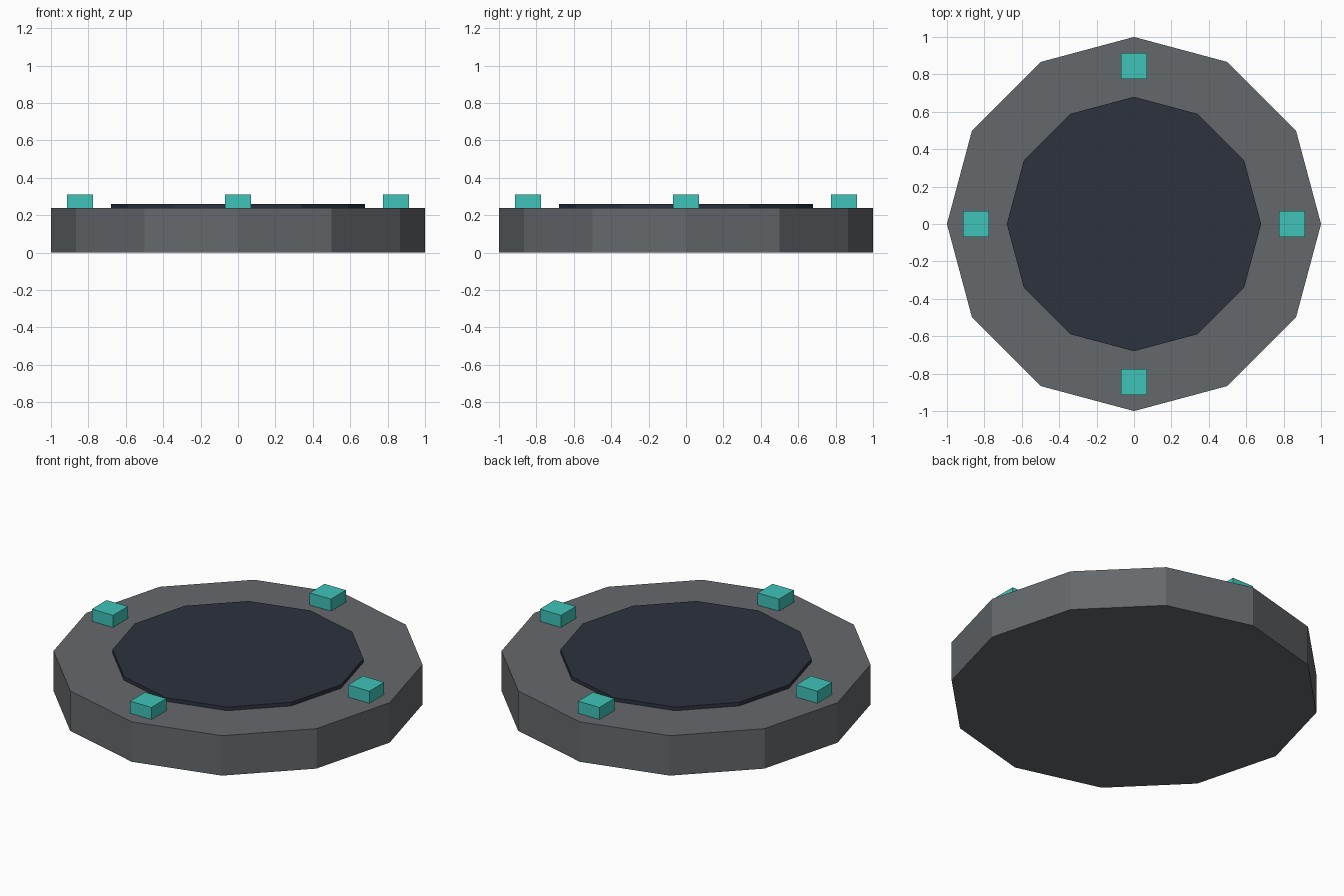
import bpy
from math import cos, sin, pi

if "Cube" in bpy.data.objects:
    bpy.data.objects.remove(bpy.data.objects["Cube"])


def material(name, color):
    m = bpy.data.materials.new(name)
    m.diffuse_color = (*color, 1)
    m.use_nodes = True
    m.node_tree.nodes["Principled BSDF"].inputs["Base Color"].default_value = m.diffuse_color
    return m


def disc(name, radius, z0, z1, mat):
    bpy.ops.mesh.primitive_cylinder_add(vertices=12, radius=radius, depth=z1 - z0,
                                        location=(0, 0, (z0 + z1) / 2))
    ob = bpy.context.object
    ob.name = name
    ob.data.materials.append(mat)


stone = material("dark_grey", (0.13, 0.14, 0.15))
navy = material("navy", (0.025, 0.032, 0.048))
teal = material("teal", (0.05, 0.55, 0.48))

# Twelve-sided base and raised centre plate
disc("base", 1.0, 0.0, 0.238, stone)
disc("centre_plate", 0.68, 0.225, 0.26, navy)

# Four marker blocks on the rim
for i in range(4):
    a = i * pi / 2
    bpy.ops.mesh.primitive_cube_add(size=1, location=(0.845 * cos(a), 0.845 * sin(a), 0.27))
    ob = bpy.context.object
    ob.name = f"marker_{i + 1}"
    ob.scale = (0.14, 0.14, 0.08)
    ob.data.materials.append(teal)
